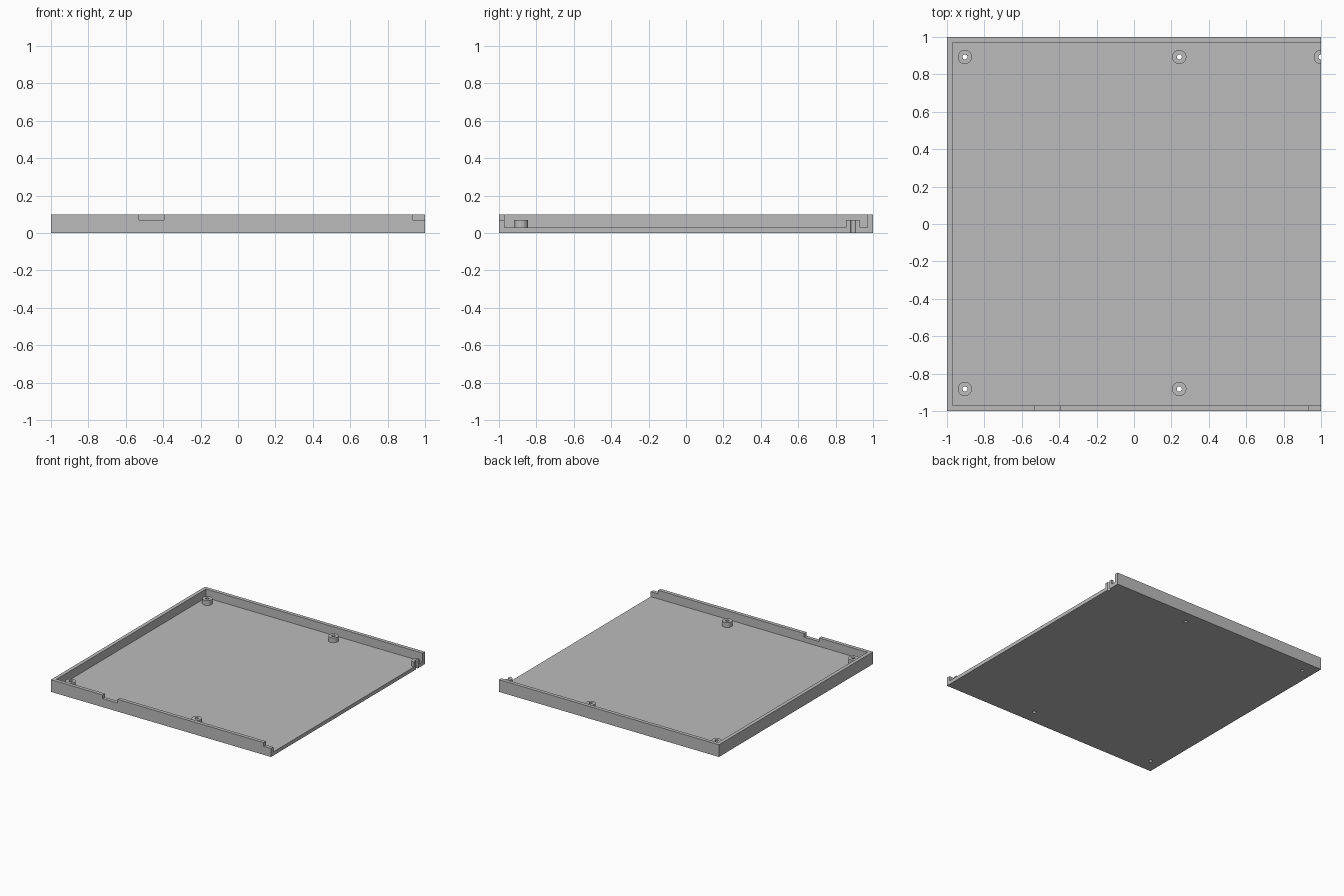
import bpy

if "Cube" in bpy.data.objects:
    bpy.data.objects.remove(bpy.data.objects["Cube"])

WALL, FLOOR, HEIGHT, LEDGE = 0.03, 0.03, 0.1, 0.07
POST_R, HOLE_R = 0.038, 0.0135
POSTS = [(-0.904, 0.893), (0.242, 0.893), (0.9995, 0.893),
         (-0.904, -0.882), (0.242, -0.882)]

grey = bpy.data.materials.new("grey plastic")
grey.diffuse_color = (0.5, 0.5, 0.5, 1)
grey.use_nodes = True
grey.node_tree.nodes["Principled BSDF"].inputs["Base Color"].default_value = grey.diffuse_color


def box(name, x0, x1, y0, y1, z0, z1):
    bpy.ops.mesh.primitive_cube_add(
        size=1, location=((x0 + x1) / 2, (y0 + y1) / 2, (z0 + z1) / 2))
    ob = bpy.context.object
    ob.name = name
    ob.scale = (x1 - x0, y1 - y0, z1 - z0)
    bpy.ops.object.transform_apply(location=True, rotation=True, scale=True)
    ob.data.materials.append(grey)
    return ob


def cylinder(name, x, y, r, z0, z1, sides):
    bpy.ops.mesh.primitive_cylinder_add(
        vertices=sides, radius=r, depth=z1 - z0, location=(x, y, (z0 + z1) / 2))
    ob = bpy.context.object
    ob.name = name
    bpy.ops.object.transform_apply(location=True, rotation=True, scale=True)
    ob.data.materials.append(grey)
    return ob


def combine(target, other, operation):
    mod = target.modifiers.new("combine", 'BOOLEAN')
    mod.operation, mod.solver, mod.object = operation, 'EXACT', other
    bpy.context.view_layer.objects.active = target
    bpy.ops.object.modifier_apply(modifier=mod.name)
    bpy.data.objects.remove(other, do_unlink=True)


# Shallow tray, open on the right side
tray = box("tray", -1, 1, -1, 1, 0, HEIGHT)
combine(tray, box("cavity", -1 + WALL, 1.2, -1 + WALL, 1 - WALL, FLOOR, 0.3), 'DIFFERENCE')

# Notches in the front wall
for x0, x1 in ((-0.53, -0.395), (0.933, 1.2)):
    combine(tray, box("notch", x0, x1, -1.1, -1 + WALL + 0.01, LEDGE, 0.3), 'DIFFERENCE')

# Screw posts with holes through the floor
for x, y in POSTS:
    combine(tray, cylinder("post", x, y, POST_R, FLOOR / 2, LEDGE, 48), 'UNION')
    combine(tray, cylinder("hole", x, y, HOLE_R, -0.1, 0.3, 32), 'DIFFERENCE')

# Trim the post that runs past the open side
combine(tray, box("trim", 1, 1.3, -1.2, 1.2, -0.1, 0.3), 'DIFFERENCE')

bpy.ops.object.select_all(action='DESELECT')
tray.select_set(True)
bpy.context.view_layer.objects.active = tray
bpy.ops.object.shade_smooth_by_angle(angle=0.6)
